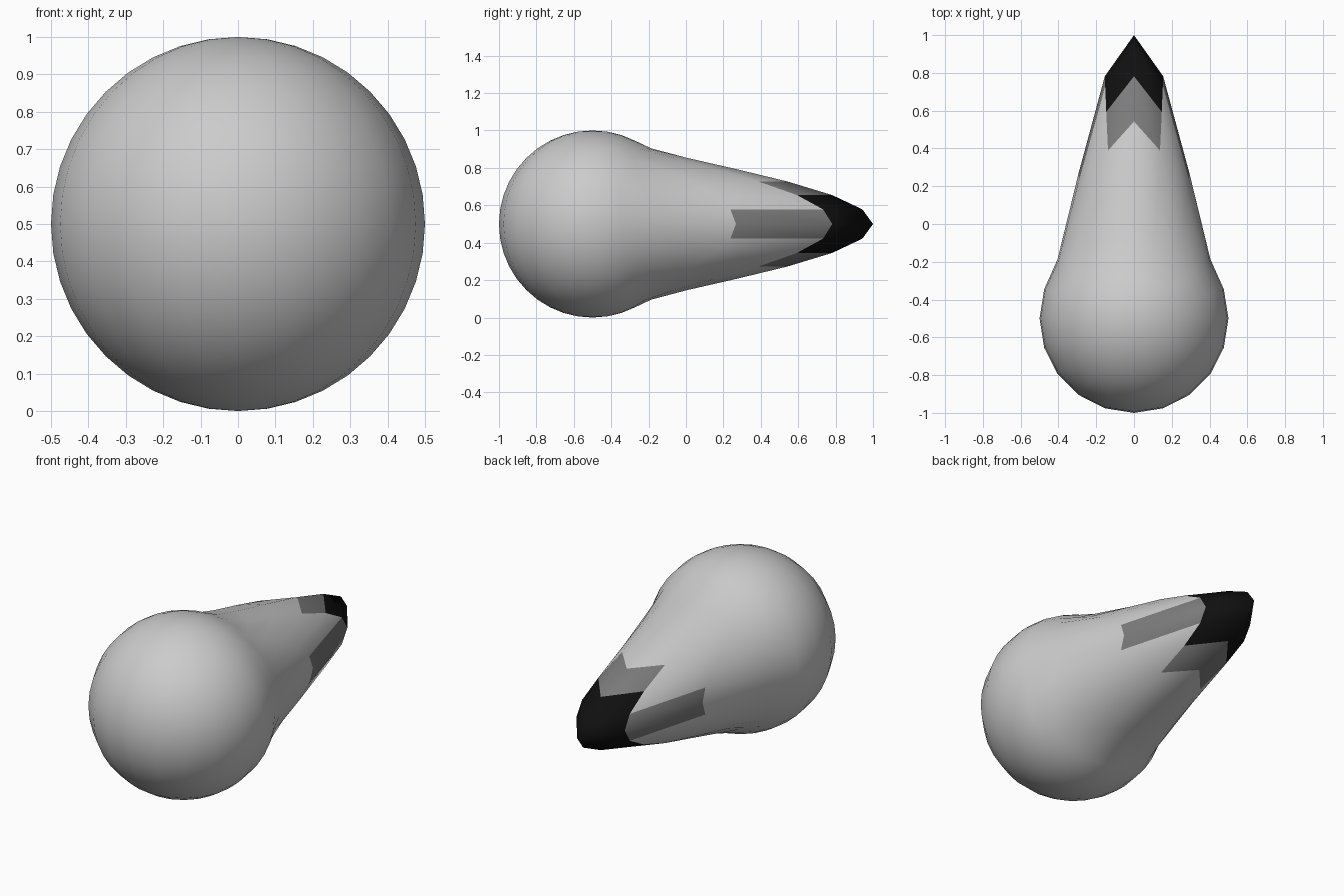
import bpy, bmesh
from mathutils import Vector

if "Cube" in bpy.data.objects:
    bpy.data.objects.remove(bpy.data.objects["Cube"])

# Ball with one side pulled out into a tapering point
bm = bmesh.new()
bmesh.ops.create_uvsphere(bm, u_segments=20, v_segments=20, radius=0.5)
bmesh.ops.translate(bm, verts=bm.verts, vec=(0, -0.5, 0.5))

tip = Vector((0, 0, 0.5))
REACH_SQ = 0.24
for v in bm.verts:
    t = (v.co - tip).length_squared / REACH_SQ
    if t < 1:
        v.co.y += (1 - t) ** 2

# Dark tip fading into the grey body
for f in bm.faces:
    f.smooth = True
    y = f.calc_center_median().y
    f.material_index = 2 if y > 0.6 else 1 if y > 0.47 else 0

mesh = bpy.data.meshes.new("pointed_ball")
bm.to_mesh(mesh)
bm.free()
body = bpy.data.objects.new("pointed_ball", mesh)
bpy.context.collection.objects.link(body)


def material(name, value):
    m = bpy.data.materials.new(name)
    m.diffuse_color = (value, value, value, 1)
    m.use_nodes = True
    m.node_tree.nodes["Principled BSDF"].inputs["Base Color"].default_value = m.diffuse_color
    return m


mesh.materials.append(None)
mesh.materials.append(material("dark_grey", 0.2))
mesh.materials.append(material("black_tip", 0.005))
